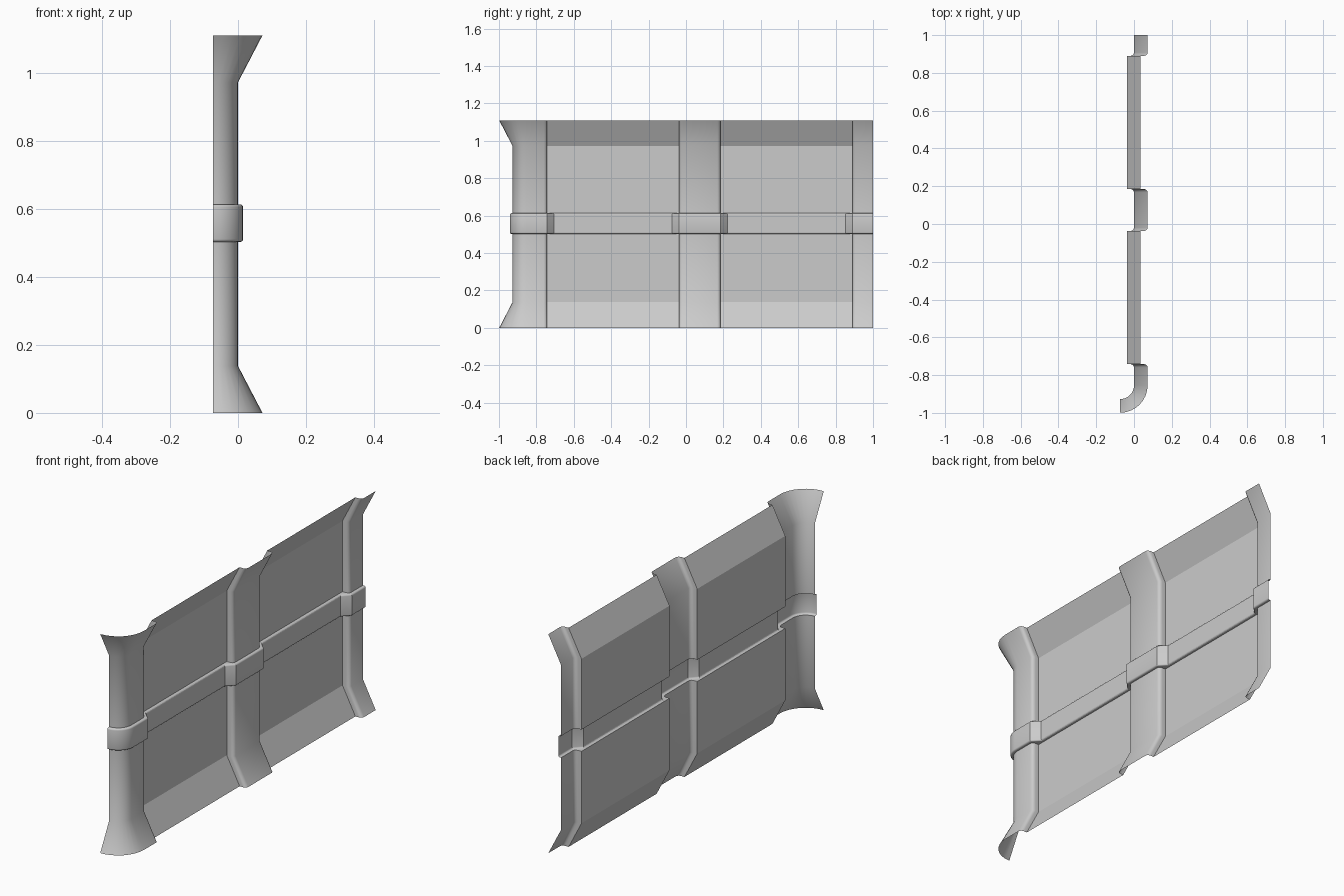
import bpy, bmesh
from math import sin, cos, radians
from mathutils import Vector

if "Cube" in bpy.data.objects:
    bpy.data.objects.remove(bpy.data.objects["Cube"])

HEIGHT, FLARE, FLARE_Z = 1.11, 0.072, 0.138
BELT_LOW, BELT_HIGH, BELT_OUT = 0.503, 0.613, 0.015
PANEL_X, RADIUS = -0.037, 0.073
FILLET, SLANT, LIP = 0.018, 0.037, 0.008
# pillar edges along y, with the direction that leads down to the panel
STEPS = [(-0.742, 1), (-0.037, -1), (0.185, 1), (0.89, -1)]

grey = bpy.data.materials.new("wall grey")
grey.use_nodes = True
COLOUR = (0.6, 0.6, 0.6, 1)
grey.diffuse_color = COLOUR
grey.node_tree.nodes["Principled BSDF"].inputs["Base Color"].default_value = COLOUR


def corner():
    """Quarter-round end of the wall: (point, outward normal)."""
    out = []
    for i in range(9):
        a = radians(90 * i / 8)
        n = Vector((sin(a), -cos(a), 0))
        out.append((Vector((-RADIUS, RADIUS - 0.927, 0)) + n * RADIUS, n))
    return out


def step(edge, d, belt):
    """Filleted drop from pillar to panel, as (wall point, belt point)."""
    pts = []
    for i in range(4):
        a = radians(30 * i)
        y = edge + d * FILLET * (sin(a) - 1)
        pts.append((Vector((FILLET * (cos(a) - 1), y, 0)), Vector((BELT_OUT, y, 0))))
    pts.append((Vector((PANEL_X, edge, 0)), Vector((BELT_OUT, edge, 0))))
    if belt:
        y = edge + d * SLANT
        pts.append((Vector((PANEL_X, y, 0)), Vector((PANEL_X + BELT_OUT, y, 0))))
    return pts if d > 0 else pts[::-1]


def path(belt):
    """Full plan of the wall: (wall point, belt point, normal)."""
    side = Vector((1, 0, 0))
    out = [(p, p + n * BELT_OUT, n) for p, n in corner()]
    for edge, d in STEPS:
        out += [(a, b, side) for a, b in step(edge, d, belt)]
    end = Vector((0, 1, 0))
    return out + [(end, end + side * BELT_OUT, side)]


def sheet(name, rows):
    """Skin a grid of points, panels flat and pillars smooth."""
    bm = bmesh.new()
    grid = [[bm.verts.new(p) for p in row] for row in rows]
    for low, high in zip(grid, grid[1:]):
        for i in range(len(low) - 1):
            bm.faces.new((low[i], low[i + 1], high[i + 1], high[i]))
    bmesh.ops.remove_doubles(bm, verts=bm.verts, dist=0.0001)
    mesh = bpy.data.meshes.new(name)
    bm.to_mesh(mesh)
    bm.free()
    mesh.materials.append(grey)
    ob = bpy.data.objects.new(name, mesh)
    bpy.context.collection.objects.link(ob)
    bpy.ops.object.select_all(action='DESELECT')
    ob.select_set(True)
    bpy.context.view_layer.objects.active = ob
    bpy.ops.object.shade_smooth_by_angle(angle=radians(35))
    for f in mesh.polygons:
        ys = [mesh.vertices[v].co.y for v in f.vertices]
        if max(ys) - min(ys) > 0.4:
            f.use_smooth = False
    return ob


def wall_row(z, flare):
    return [p + n * flare + Vector((0, 0, z)) for p, _, n in path(False)]


# wall halves, flared outward at the floor and ceiling
sheet("lower_wall", [wall_row(0, FLARE), wall_row(FLARE_Z, 0), wall_row(BELT_LOW, 0)])
sheet("upper_wall", [wall_row(BELT_HIGH, 0), wall_row(HEIGHT - FLARE_Z, 0),
                     wall_row(HEIGHT, FLARE)])


# belt rail with rounded lips, following the pillars
def belt_rows(z, up):
    plan = path(True)
    rows = [[p + Vector((0, 0, z)) for p, _, n in plan]]
    for i in range(4):
        a = radians(30 * i)
        dz = Vector((0, 0, z + up * LIP * (1 - cos(a))))
        rows.append([b - n * LIP * (1 - sin(a)) + dz for _, b, n in plan])
    return rows


sheet("belt_rail", belt_rows(BELT_LOW, 1) + belt_rows(BELT_HIGH, -1)[::-1])
